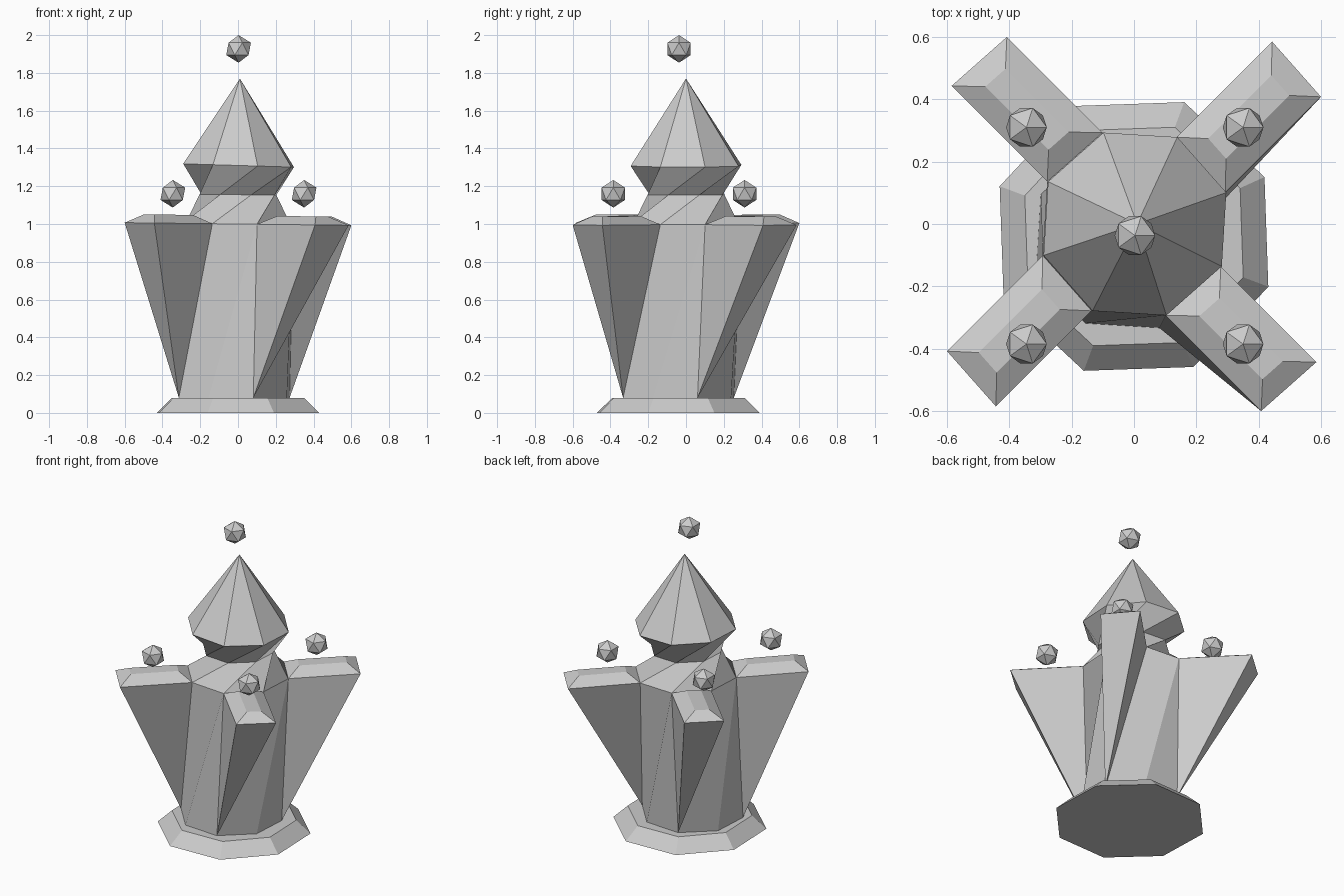
import bpy, bmesh
from math import cos, sin, radians
from mathutils import Vector

if "Cube" in bpy.data.objects:
    bpy.data.objects.remove(bpy.data.objects["Cube"])


def ring(bm, radius, z, cx=0, cy=0, turn=19, tilt=0):
    """Eight vertices around a centre, optionally tilted across x."""
    verts = []
    for k in range(8):
        a = radians(turn + 45 * k)
        x = cx + radius * cos(a)
        verts.append(bm.verts.new((x, cy + radius * sin(a), z - tilt * x)))
    return verts


def bridge(bm, low, high, twist=0):
    for k in range(8):
        bm.faces.new((low[k], low[(k + 1) % 8],
                      high[(k + 1 + twist) % 8], high[(k + twist) % 8]))


def finish(bm, name):
    bmesh.ops.recalc_face_normals(bm, faces=bm.faces)
    mesh = bpy.data.meshes.new(name)
    bm.to_mesh(mesh)
    bm.free()
    bpy.context.collection.objects.link(bpy.data.objects.new(name, mesh))


# Octagonal foot with sloping rim
bm = bmesh.new()
foot = ring(bm, 0.46, 0, 0, -0.04, 24.5)
rim = ring(bm, 0.374, 0.08, 0, -0.04, 24.5)
bridge(bm, foot, rim)
bm.faces.new(foot[::-1])
bm.faces.new(rim)
finish(bm, "base")

# Twisted tower: body, waist and pointed roof
bm = bmesh.new()
b = ring(bm, 0.31, 0.08, -0.02, -0.04)
t = ring(bm, 0.31, 1.0, tilt=0.012)
waist = ring(bm, 0.215, 1.155, tilt=0.01)
brim = ring(bm, 0.31, 1.31, 0.003, 0, tilt=0.03)
apex = bm.verts.new((0.01, 0, 1.77))
bm.faces.new(b[::-1])
bridge(bm, t, waist, 1)
bridge(bm, waist, brim, 1)
for k in range(8):
    bm.faces.new((brim[k], brim[(k + 1) % 8], apex))

# Four corner wings, each tapering to one point at the foot
for k in range(0, 8, 2):
    k1, k2 = k + 1, (k + 2) % 8
    bm.faces.new((b[k], b[k1], t[k2], t[k1]))
    bm.faces.new((b[k1], b[k2], t[k2]))
    a = radians(45 + 45 * k)
    out = Vector((cos(a), sin(a), 0)) * 0.434
    out.z = -0.012 * out.x
    left = bm.verts.new(t[k].co + out)
    right = bm.verts.new(t[k1].co + out)
    bm.faces.new((b[k], left, t[k]))
    bm.faces.new((b[k], right, left))
    bm.faces.new((b[k], t[k1], right))
    # Bevelled raised top
    across = t[k1].co - t[k].co
    outer = [t[k], left, right, t[k1]]
    inner = [bm.verts.new(t[k].co + across * u + out * v + Vector((0, 0, 0.045)))
             for u, v in ((.32, .17), (.32, .83), (.68, .83), (.68, .17))]
    for i in range(4):
        j = (i + 1) % 4
        bm.faces.new((outer[i], outer[j], inner[j], inner[i]))
    bm.faces.new(inner)
finish(bm, "tower")

# Floating orbs above the wings and the roof
orbs = [(x, y, 1.16) for x in (-0.345, 0.35) for y in (-0.385, 0.31)]
orbs.append((0.003, -0.037, 1.927))
for i, pos in enumerate(orbs):
    bpy.ops.mesh.primitive_ico_sphere_add(subdivisions=1, radius=0.073, location=pos)
    bpy.context.object.name = "top_orb" if i == 4 else f"wing_orb_{i + 1}"
